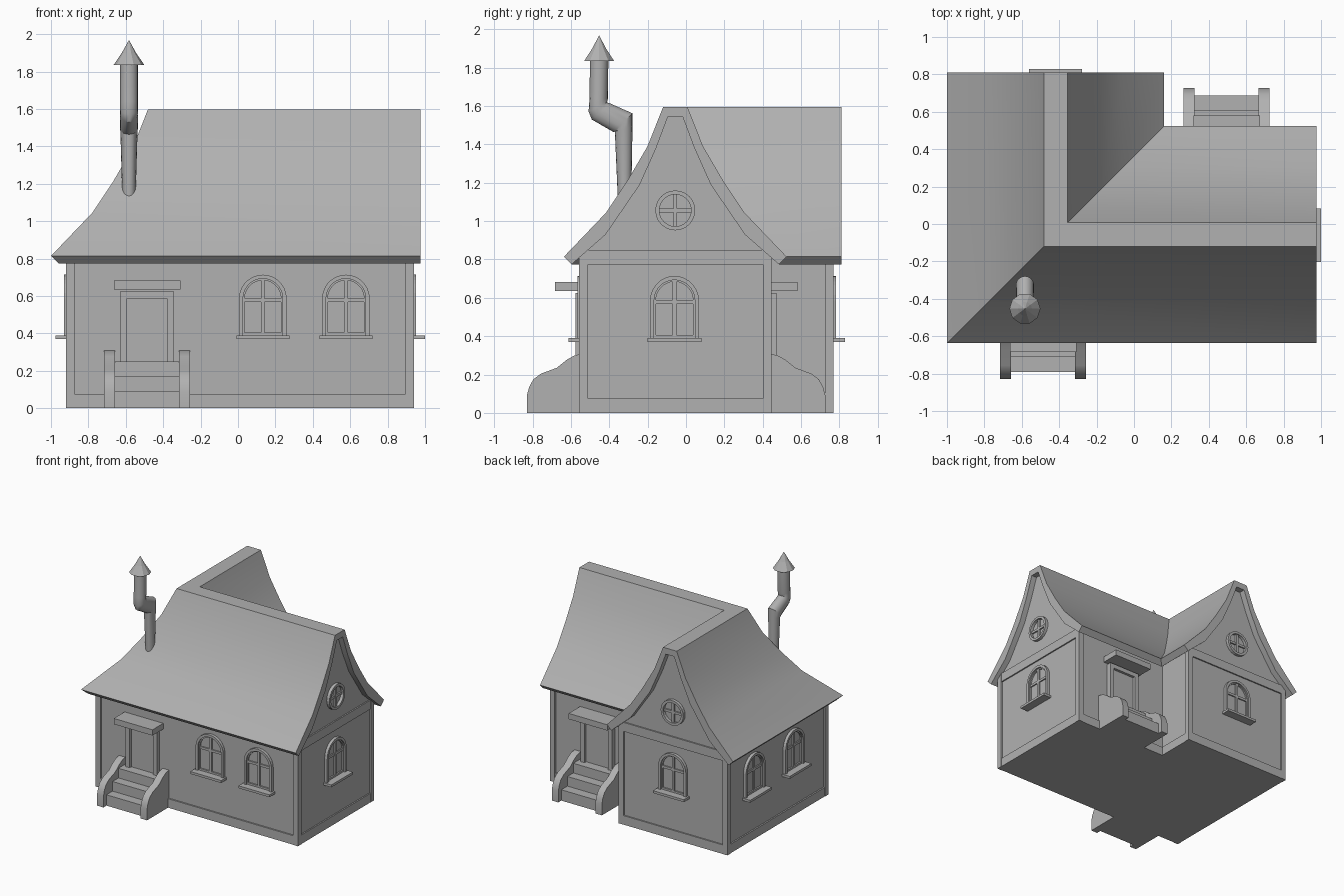
import bpy, bmesh, math
from mathutils import Matrix, Vector

if "Cube" in bpy.data.objects:
    bpy.data.objects.remove(bpy.data.objects["Cube"])

XC, YC = -0.419, -0.056         # centre lines of the two wings
HALF = 0.486                    # half width of a wing at the wall face
END_X, END_Y = 0.928, 0.758     # gable wall planes

GREY = bpy.data.materials.new("dark_grey")
GREY.diffuse_color = (0.44, 0.44, 0.44, 1)
GREY.use_nodes = True
GREY.node_tree.nodes["Principled BSDF"].inputs["Base Color"].default_value = GREY.diffuse_color


def finish(name, bm, matrix=None, smooth=False):
    bmesh.ops.recalc_face_normals(bm, faces=bm.faces[:])
    me = bpy.data.meshes.new(name)
    bm.to_mesh(me)
    bm.free()
    me.materials.append(GREY)
    ob = bpy.data.objects.new(name, me)
    bpy.context.collection.objects.link(ob)
    if matrix:
        me.transform(matrix)
    if smooth:
        bpy.ops.object.select_all(action='DESELECT')
        ob.select_set(True)
        bpy.context.view_layer.objects.active = ob
        bpy.ops.object.shade_smooth_by_angle(angle=math.radians(32))
    return ob


def loft(bm, rings, cap=True):
    vs = [[bm.verts.new(p) for p in r] for r in rings]
    n = len(rings[0])
    for a, b in zip(vs, vs[1:]):
        for i in range(n):
            j = (i + 1) % n
            bm.faces.new((a[i], a[j], b[j], b[i]))
    if cap:
        bm.faces.new(vs[0])
        bm.faces.new(vs[-1])


def box(bm, x0, x1, y0, y1, z0, z1):
    loft(bm, [[(x0, y0, z), (x1, y0, z), (x1, y1, z), (x0, y1, z)] for z in (z0, z1)])


def frame(bm, outer, inner, depth):
    # Closed band between two outlines in the xz plane, standing out to -y
    rings = [[(x, y, z) for x, z in o] for o, y in
             ((outer, 0.01), (outer, -depth), (inner, -depth), (inner, 0.01))]
    loft(bm, rings + rings[:1], cap=False)
    bmesh.ops.remove_doubles(bm, verts=bm.verts[:], dist=1e-5)


def l_sweep(name, profile, end_x, end_y, smooth=False):
    # Sweep a cross-section along the L-shaped plan with a mitred corner
    bm = bmesh.new()
    loft(bm, [[(end_x, YC - d, z) for d, z in profile],
              [(XC - d, YC - d, z) for d, z in profile],
              [(XC - d, end_y, z) for d, z in profile]])
    return finish(name, bm, smooth=smooth)


def mirrored(half):
    return half + [(-d, z) for d, z in reversed(half)]


# Roof and walls
OUTER = [(0.58, 0.815), (0.36, 1.045), (0.25, 1.21), (0.145, 1.39), (0.063, 1.596)]
INNER = [(0.54, 0.775), (0.363, 0.93), (0.185, 1.19), (0.10, 1.38), (0.038, 1.545)]
l_sweep("roof", mirrored(OUTER) + mirrored(INNER)[::-1], 0.976, 0.81, smooth=True)
MID = [((a + c) / 2, (b + d) / 2) for (a, b), (c, d) in zip(OUTER[1:], INNER[1:])]
l_sweep("walls", mirrored([(HALF, 0), (HALF, 0.85)] + MID), END_X, END_Y)
l_sweep("plinth", mirrored([(0.498, 0), (0.498, 0.075)]), END_X + 0.011, END_Y + 0.011)

# Corner posts: outer corner and the direction that points inward
for k, (x, y, sx, sy) in enumerate([(0.941, -0.557, -1, 1), (0.941, 0.446, -1, -1),
                                    (-0.92, -0.557, 1, 1), (-0.92, 0.77, 1, -1),
                                    (0.082, 0.77, -1, -1)]):
    bm = bmesh.new()
    box(bm, x, x + sx * 0.045, y, y + sy * 0.045, 0, 0.865)
    finish(f"corner_post_{k + 1}", bm)


def place(side, along):
    # Local -y becomes the outward direction of the chosen wall
    pos, turn = {"front": ((along, YC - HALF), 0), "right": ((END_X, along), 90),
                 "gable": ((along, END_Y), 180), "back": ((along, YC + HALF + 0.009), 180),
                 "left": ((XC - HALF, along), 270)}[side]
    return Matrix.Translation((*pos, 0)) @ Matrix.Rotation(math.radians(turn), 4, 'Z')


def arch(hw, z0, spring=0.587, n=14):
    return [(-hw, z0), (hw, z0)] + [(hw * math.cos(math.pi * i / n),
                                    spring + hw * math.sin(math.pi * i / n))
                                   for i in range(n + 1)]


def circle(r, z, n=24):
    return [(r * math.cos(2 * math.pi * i / n), z + r * math.sin(2 * math.pi * i / n))
            for i in range(n)]


def arched_window(name, side, along):
    bm = bmesh.new()
    frame(bm, arch(0.127, 0.385), arch(0.106, 0.385), 0.024)
    frame(bm, arch(0.107, 0.385), arch(0.097, 0.405), 0.012)
    box(bm, -0.01, 0.01, -0.012, 0.01, 0.39, 0.69)
    box(bm, -0.1, 0.1, -0.010, 0.01, 0.568, 0.588)
    box(bm, -0.142, 0.142, -0.072, 0.01, 0.37, 0.39)
    finish(name, bm, place(side, along))


def round_window(name, side, along):
    bm, z = bmesh.new(), 1.056
    frame(bm, circle(0.104, z), circle(0.083, z), 0.025)
    box(bm, -0.01, 0.01, -0.014, 0.01, z - 0.09, z + 0.09)
    box(bm, -0.09, 0.09, -0.012, 0.01, z - 0.01, z + 0.01)
    finish(name, bm, place(side, along))


# Windows
for k, (side, along) in enumerate([("front", 0.133), ("front", 0.577), ("right", -0.06),
                                   ("gable", XC), ("left", 0.41), ("left", -0.11)]):
    arched_window(f"arched_window_{k + 1}", side, along)

# Gable ends: round window and cross beam
for side, along in (("right", YC), ("gable", XC)):
    round_window(f"round_window_{side}", side, along)
    bm = bmesh.new()
    box(bm, -0.46, 0.46, -0.011, 0.01, 0.775, 0.85)
    finish(f"gable_beam_{side}", bm, place(side, along))


def rect(hw, z0, z1):
    return [(-hw, z0), (hw, z0), (hw, z1), (-hw, z1)]


CHEEK = [(-0.01, 0), (0.288, 0), (0.288, 0.09), (0.276, 0.135), (0.254, 0.175), (0.214, 0.205),
         (0.132, 0.235), (0.08, 0.277), (0.038, 0.3), (-0.01, 0.31)]

# Doors with canopy and steps
for side, along in (("front", -0.486), ("back", 0.495)):
    m = place(side, along)
    bm = bmesh.new()
    frame(bm, rect(0.145, 0.2, 0.625), rect(0.107, 0.2, 0.588), 0.034)
    finish(f"door_frame_{side}", bm, m)
    bm = bmesh.new()
    box(bm, -0.108, 0.108, -0.012, 0.01, 0.2, 0.59)
    finish(f"door_{side}", bm, m)
    bm = bmesh.new()
    box(bm, -0.178, 0.178, -0.142, 0.01, 0.635, 0.683)
    finish(f"canopy_{side}", bm, m)
    bm = bmesh.new()
    prof = [(0.01, 0), (-0.248, 0), (-0.248, 0.09), (-0.168, 0.09), (-0.168, 0.17),
            (-0.09, 0.17), (-0.09, 0.25), (0.01, 0.25)]
    loft(bm, [[(x, y, z) for y, z in prof] for x in (-0.173, 0.173)])
    finish(f"steps_{side}", bm, m)
    for s, word in ((-1, "left"), (1, "right")):
        bm = bmesh.new()
        loft(bm, [[(s * x, -d, z) for d, z in CHEEK] for x in (0.171, 0.23)])
        finish(f"step_side_{side}_{word}", bm, m, smooth=True)

# Bent stove pipe: y, z, radius, tilt of the mitred ring
PX = -0.583
PIPE = [(-0.32, 1.08, 0.034, 0), (-0.325, 1.48, 0.046, 15), (-0.328, 1.513, 0.049, 45),
        (-0.444, 1.572, 0.047, 42), (-0.46, 1.595, 0.048, 26), (-0.455, 1.64, 0.048, 0),
        (-0.453, 1.84, 0.048, 0)]
bm = bmesh.new()
rings = []
for y, z, r, tilt in PIPE:
    across = Vector((0, 1, math.tan(math.radians(tilt))))
    rings.append([Vector((PX, y, z)) + r * (math.cos(a) * Vector((1, 0, 0)) + math.sin(a) * across)
                  for a in (2 * math.pi * i / 16 for i in range(16))])
loft(bm, rings)
finish("stove_pipe", bm, smooth=True)

# Pipe cap, slightly flared
bm = bmesh.new()
loft(bm, [[(PX + x, -0.453 + y, z) for x, y in circle(r, 0, 10)]
          for r, z in ((0.083, 1.834), (0.038, 1.9), (0.001, 1.967))])
finish("pipe_cap", bm)
